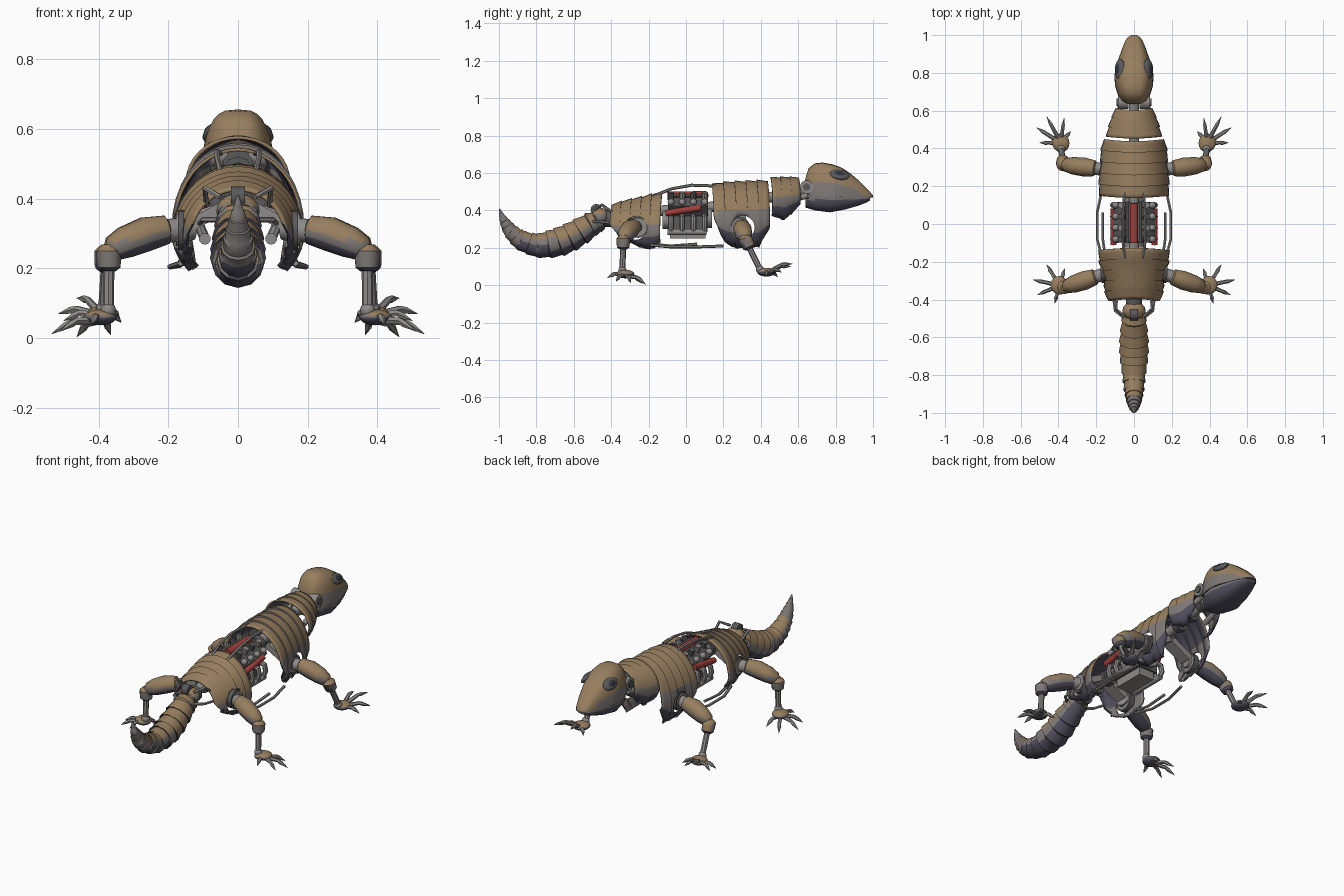
import bpy, bmesh, math
from mathutils import Vector, Matrix

if "Cube" in bpy.data.objects:
    bpy.data.objects.remove(bpy.data.objects["Cube"])

def material(name, rgb):
    m = bpy.data.materials.new(name)
    m.diffuse_color = (*rgb, 1)
    m.use_nodes = True
    m.node_tree.nodes["Principled BSDF"].inputs["Base Color"].default_value = m.diffuse_color
    return m

TAN = material("tan armour", (0.31, 0.21, 0.115))
GREY = material("grey armour", (0.21, 0.19, 0.18))
VIOLET = material("violet grey underside", (0.085, 0.08, 0.115))
STEEL = material("steel", (0.27, 0.26, 0.25))
DARK = material("dark metal", (0.10, 0.10, 0.105))
RED = material("red enamel", (0.36, 0.05, 0.045))
EYE = material("eye glass", (0.03, 0.033, 0.05))
ARMOUR = [TAN, VIOLET, GREY, GREY]  # a shell's inner face takes the next slot

def armour(hi=0.2, lo=-0.3):
    # tan on top, grey at the sides, violet grey below
    return lambda f: 0 if f.normal.z > hi else (2 if f.normal.z > lo else 1)

def finish(name, bm, mats, rule=None, fix=True):
    if fix:
        bmesh.ops.recalc_face_normals(bm, faces=bm.faces)
    bm.normal_update()
    for f in bm.faces:
        f.smooth = True
        if rule:
            f.material_index = rule(f)
    me = bpy.data.meshes.new(name)
    bm.to_mesh(me)
    bm.free()
    me.set_sharp_from_angle(angle=math.radians(40))
    for m in mats:
        me.materials.append(m)
    ob = bpy.data.objects.new(name, me)
    bpy.context.collection.objects.link(ob)
    return ob

def loft(name, rings, mats, closed=True, rule=None, fix=True):
    bm = bmesh.new()
    vs = [[bm.verts.new(p) for p in r] for r in rings]
    n = len(rings[0])
    for a, b in zip(vs, vs[1:]):
        for i in range(n if closed else n - 1):
            j = (i + 1) % n
            bm.faces.new((a[i], b[i], b[j], a[j]))
    if closed:
        bm.faces.new(vs[0])
        bm.faces.new(vs[-1])
    return finish(name, bm, mats, rule, fix)

def tube(name, pts, radii, mats, sides=10, rule=None):
    pts = [Vector(p) for p in pts]
    if not isinstance(radii, (list, tuple)):
        radii = [radii] * len(pts)
    d = (pts[-1] - pts[0]).normalized()
    ref = Vector((1, 0, 0)) if abs(d.x) < 0.6 else Vector((0, 0, 1))
    rings = []
    for i, p in enumerate(pts):
        t = (pts[min(i + 1, len(pts) - 1)] - pts[max(i - 1, 0)]).normalized()
        u = t.cross(ref).normalized()
        v = t.cross(u)
        rings.append([p + radii[i] * (u * math.cos(a) + v * math.sin(a))
                      for a in (2 * math.pi * k / sides for k in range(sides))])
    return loft(name, rings, mats, True, rule)

def ball(name, c, s, mats, rule=None, rot=(0, 0, 0)):
    bm = bmesh.new()
    bmesh.ops.create_uvsphere(bm, u_segments=16, v_segments=10, radius=1)
    r = Matrix.Rotation(rot[2], 4, 'Z') @ Matrix.Rotation(rot[1], 4, 'Y') @ Matrix.Rotation(rot[0], 4, 'X')
    bm.transform(Matrix.Translation(c) @ r @ Matrix.Diagonal((*s, 1)))
    return finish(name, bm, mats, rule)

def box(name, c, s, mat, roll=0):
    bm = bmesh.new()
    bmesh.ops.create_cube(bm, size=1)
    bm.transform(Matrix.Translation(c) @ Matrix.Rotation(roll, 4, 'Y') @ Matrix.Diagonal((*s, 1)))
    return finish(name, bm, [mat])

def interp(tab, y):
    for a, b in zip(tab, tab[1:]):
        if y <= b[0]:
            t = max(0, (y - a[0]) / (b[0] - a[0]))
            return [p + (q - p) * t for p, q in zip(a, b)]
    return list(tab[-1])

# Banded body shells: rows are y, half width, top z, side-centre z, lower edge z
def shell(name, tab, bands, flare, hole=None):
    y0, y1 = tab[0][0], tab[-1][0]
    rings = []
    for i in range(bands * 4):
        b, t = i // 4, (i % 4) / 3
        y = y0 + (y1 - y0) * (b + t) / bands
        _, w, zt, zc, zb = interp(tab, y)
        k = 1 - 0.04 * (1 - t if flare > 0 else t)
        arc = math.acos(max(0, min(1, (zb - zc) / (zt - zc))))
        side = [(w * math.sin(arc * j / 9), zc + (zt - zc) * math.cos(arc * j / 9)) for j in range(10)]
        drop = max(0.004, zc - zb)
        for j in (1, 2, 3):
            side.append((side[9][0] - 0.053 * drop * j * j, side[9][1] - drop * j / 3))
        prof = [(-x, z) for x, z in side[:0:-1]] + side
        rings.append([(x * k, y + 0.012 * flare * math.cos(min(1.5, abs(x) / w * 1.5)),
                       zc + (z - zc) * k) for x, z in prof])
    if y1 > y0:
        rings = [r[::-1] for r in rings]
    ob = loft(name, rings, ARMOUR, False, armour(.22), False)
    if sum(p.normal.z * p.area for p in ob.data.polygons) < 0:
        ob.data.flip_normals()
        for p in ob.data.polygons:
            p.material_index = 0 if p.normal.z > .22 else (2 if p.normal.z > -.3 else 1)
    m = ob.modifiers.new("thickness", 'SOLIDIFY')
    m.thickness, m.offset, m.material_offset = 0.009, -1, 1
    if hole:  # round opening for the limb
        cut = tube(name + "_cutter", [(-.4, *hole), (.4, *hole)], .062, ARMOUR[2:], 20)
        cut.hide_render, cut.display_type = True, 'WIRE'
        cut.hide_set(True)
        m = ob.modifiers.new("limb opening", 'BOOLEAN')
        m.operation, m.object = 'DIFFERENCE', cut

shell("neck_collar", [(.465, .15, .58, .45, .37), (.53, .135, .582, .45, .345), (.57, .12, .582, .46, .38),
                      (.615, .10, .58, .47, .43)], 3, -1)
shell("chest_shell", [(.15, .188, .545, .32, .36), (.2, .19, .555, .32, .24), (.26, .19, .56, .32, .195),
                      (.39, .18, .565, .32, .20), (.45, .165, .565, .34, .30)], 5, -1, (.305, .31))
shell("hip_shell", [(-.41, .145, .435, .29, .33), (-.35, .16, .455, .29, .25), (-.24, .185, .48, .29, .195),
                    (-.18, .19, .497, .29, .19), (-.14, .19, .50, .29, .23)], 5, 1, (-.27, .305))

# Spine with vertebra discs
spine = [(-.48, .345), (-.3, .38), (-.12, .40), (.15, .42), (.45, .47), (.7, .52)]
tube("spine", [(0, y, z) for y, z in spine], 0.028, [STEEL])
for i in range(11):
    y = -.42 + i * .1
    if not -.13 < y < .15:
        z = interp(spine, y)[1]
        tube("vertebra", [(0, y - .02, z), (0, y + .02, z)], .045, [DARK])

# Skull, jaw and eyes
def dome(y, zl, zt, w):
    return [(w * math.copysign(abs(math.cos(a)) ** .62, math.cos(a)), y, zl + (zt - zl) * math.sin(a) ** .9)
            for a in (math.pi * k / 16 for k in range(17))]

skull = [(.635, .49, .56, .05), (.655, .482, .625, .072), (.69, .478, .652, .088), (.73, .476, .656, .10),
         (.78, .474, .647, .104), (.83, .472, .63, .098), (.88, .47, .597, .08), (.93, .468, .555, .063),
         (.97, .466, .515, .046), (.99, .468, .492, .032), (1.0, .47, .48, .014)]
loft("skull", [dome(*r) for r in skull], ARMOUR, rule=armour(.12))
jaw = [(.64, .49, .415, .05), (.69, .482, .40, .085), (.77, .476, .39, .10), (.85, .473, .405, .086),
       (.92, .470, .425, .064), (.965, .468, .442, .045), (.985, .468, .455, .028)]
loft("jaw", [dome(*r) for r in jaw], ARMOUR, rule=armour(2, -.15))
for s in (1, -1):
    ball("eye", (s * .079, .82, .592), (.017, .036, .022), [EYE], rot=(-.25, -s * .75, s * .2))
    ball("eye_socket", (s * .075, .82, .592), (.017, .055, .034), [DARK], rot=(-.25, -s * .75, s * .2))
    tube("jaw_pivot", [(s * .03, .645, .525), (s * .085, .645, .525)], .036, [STEEL], 16)
    tube("jaw_pivot_cap", [(s * .085, .645, .525), (s * .092, .645, .525)], .02, [DARK])
    tube("neck_strut", [(s * .08, .5, .44), (s * .07, .65, .48)], .016, [STEEL])

# Segmented tail: y, z, radius, with a bare grey tip
tail = [(-.45, .35, .055), (-.5, .33, .064), (-.6, .265, .076), (-.7, .222, .077), (-.8, .21, .062),
        (-.88, .238, .053), (-.93, .278, .043), (-.965, .33, .03), (-.985, .37, .016), (-.998, .41, .003)]
tab = [(i, *r) for i, r in enumerate(tail)]
rows = [(interp(tab, (i + t) * 9 / 16), k) for i in range(16) for t, k in ((0, .92), (.96, 1.05))]
tube("tail", [(0, r[1], r[2]) for r, k in rows], [r[3] * k for r, k in rows], ARMOUR, 12,
     lambda f: 2 if f.calc_center_median().y < -.91 else armour(.3, -.25)(f))
ball("tail_root", (0, -.46, .365), (.062, .05, .05), ARMOUR, armour())
tube("tail_pivot", [(-.02, -.48, .405), (.02, -.48, .405)], .03, [DARK], 12)

# Engine
box("engine_block", (0, .01, .37), (.13, .21, .15), DARK)
box("oil_pan", (0, .01, .275), (.10, .19, .05), STEEL)
tube("top_cover", [(0, -.10, .478), (0, .11, .482)], .022, [RED])
tube("crank_pulley", [(0, -.125, .35), (0, -.095, .35)], .05, [STEEL], 16)
tube("front_gear", [(0, .115, .36), (0, .14, .36)], .055, [STEEL], 16)
for s in (1, -1):
    box("cylinder_bank", (s * .062, .01, .42), (.07, .215, .07), DARK, s * .7)
    tube("valve_cover", [(s * .108, -.11, .385), (s * .108, .08, .415)], .017, [RED])
    tube("fuel_rail", [(s * .035, -.10, .48), (s * .035, .12, .48)], .008, [STEEL], 8)
    tube("exhaust_log", [(s * .095, -.10, .285), (s * .095, .11, .285)], .017, [STEEL])
    for i in range(4):
        y = -.08 + i * .06
        tube("injector", [(s * .05, y, .44), (s * .068, y, .495)], .017, [DARK, STEEL][i % 2:], 8)
        ball("plug_knob", (s * .098, y, .445), (.018, .018, .018), [STEEL])
        tube("exhaust_pipe", [(s * .07, y, .37), (s * .105, y, .36), (s * .112, y, .325), (s * .095, y, .285)],
             .015, [STEEL], 8)

# Rods linking the shells and the tail
rods = [[(.165, .2, .21), (.195, .06, .205), (.195, -.08, .205), (.165, -.19, .215)],
        [(.15, .18, .40), (.165, .06, .22), (.165, -.08, .21), (.15, -.19, .22)][1:],
        [(.05, .18, .53), (.06, .03, .535), (.06, -.08, .515), (.05, -.18, .475)],
        [(.09, -.38, .38), (.095, -.45, .43), (.05, -.49, .405)], [(.11, -.38, .33), (.10, -.46, .34), (.05, -.5, .34)]]
for s in (1, -1):
    for path in rods:
        tube("link_rod", [(s * x, y, z) for x, y, z in path], .008, [STEEL], 6)

# Legs: shoulder, elbow, wrist, palm centre, claw tips
legs = {
    "front": ((.13, .285, .315), (.375, .315, .25), (.385, .395, .085), (.388, .43, .07),
              [(.50, .43, .05), (.515, .51, .07), (.462, .568, .115), (.37, .56, .10), (.335, .49, .045)]),
    "hind": ((.13, -.255, .315), (.37, -.335, .25), (.372, -.34, .08), (.395, -.325, .06),
             [(.535, -.295, .012), (.51, -.375, .02), (.462, -.215, .004), (.365, -.235, .01), (.42, -.42, .04)])}
for n, (hip, knee, ankle, palm, tips) in legs.items():
    for s in (1, -1):
        h, k, a, p = (Vector((s * v[0], v[1], v[2])) for v in (hip, knee, ankle, palm))
        box(n + "_girdle", (s * .07, h.y, .36), (.14, .07, .035), STEEL, s * .5)
        tube(n + "_shoulder_ring", [(s * .14, h.y, .31), (s * .172, h.y, .31)], .057, [DARK], 16)
        tube(n + "_shoulder_hub", [(s * .14, h.y, .31), (s * .178, h.y, .31)], .046, [STEEL], 16)
        limb = lambda t: h.lerp(k, t) + Vector((0, 0, .02 * math.sin(math.pi * t)))
        tube(n + "_upper_arm", [limb(0), limb(.5)], .034, [STEEL], 12)
        cuts = [(.3, .032), (.32, .042), (.55, .05), (.8, .046), (.95, .036), (1.0, .02)]
        tube(n + "_upper_armour", [limb(t) for t, r in cuts], [r for t, r in cuts], ARMOUR, 14, armour(.15))
        tube(n + "_knee_cuff", [k + Vector((0, 0, .018)), k, k.lerp(a, .12), k.lerp(a, .28), k.lerp(a, .34)],
             [.018, .037, .036, .033, .02], ARMOUR, 12, armour())
        tube(n + "_shin", [k, a], .016, [STEEL], 8)
        ball(n + "_ankle", a, (.022, .022, .022), [STEEL])
        ball(n + "_palm", p, (.046, .05, .023), ARMOUR, armour(.4, -.2), rot=(0, 0, -s * .4))
        for tip in tips:
            e = Vector((s * tip[0], tip[1], tip[2]))
            m = p.lerp(e, .6) + Vector((0, 0, .014))
            tube(n + "_finger", [p.lerp(e, .2), m, m.lerp(e, .3), e], [.012, .010, .011, .001], [STEEL], 6)
